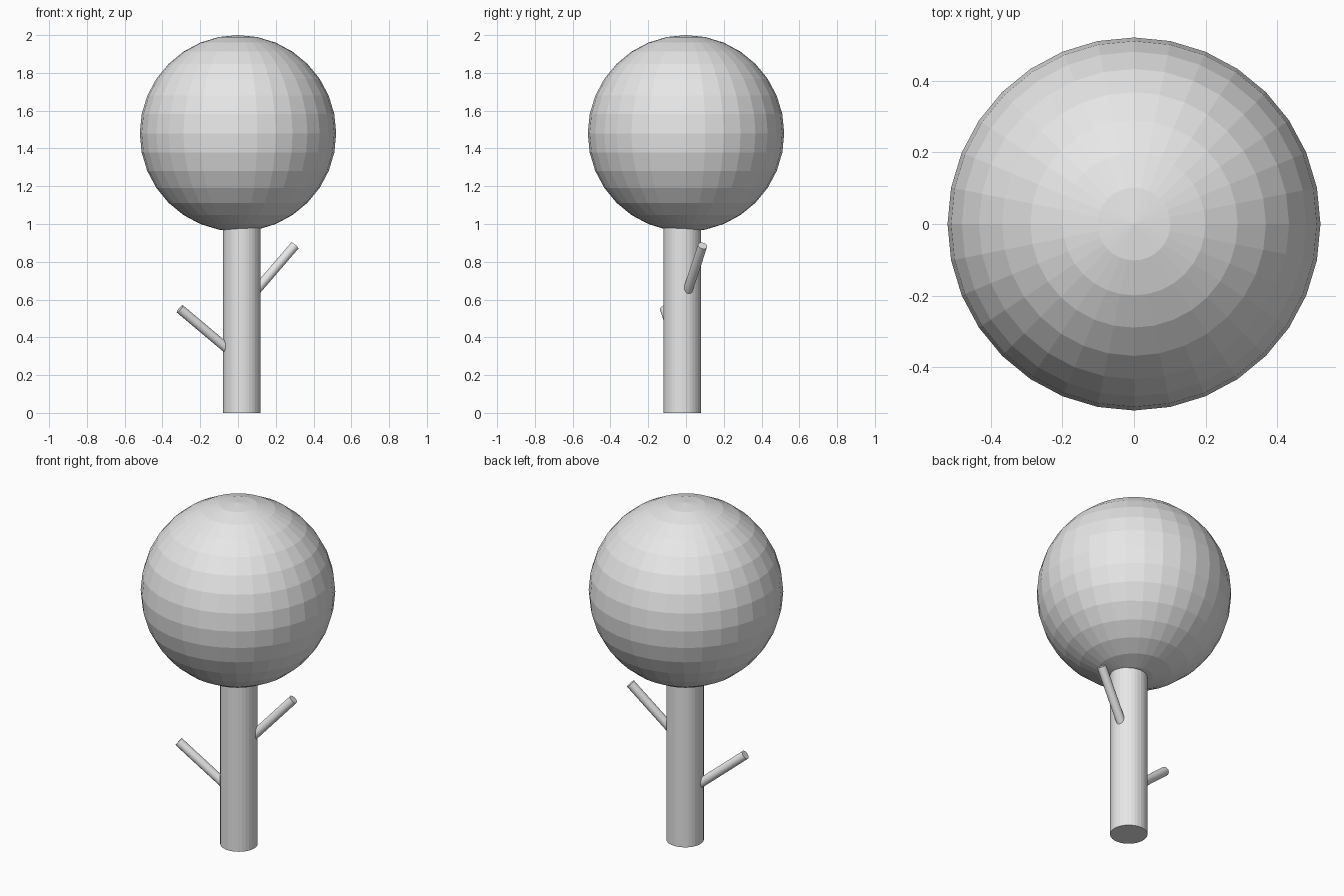
import bpy
from mathutils import Vector

cube = bpy.data.objects.get("Cube")
if cube:
    bpy.data.objects.remove(cube, do_unlink=True)

grey = bpy.data.materials.new("light_grey")
grey.use_nodes = True
colour = (0.8, 0.8, 0.8, 1)
grey.diffuse_color = colour
grey.node_tree.nodes["Principled BSDF"].inputs["Base Color"].default_value = colour


def finish(name):
    obj = bpy.context.object
    obj.name = name
    obj.data.materials.append(grey)
    return obj


def rod(name, start, end, radius):
    """Capped flat-sided cylinder between two points."""
    a, b = Vector(start), Vector(end)
    axis = b - a
    bpy.ops.mesh.primitive_cylinder_add(
        vertices=32, radius=radius, depth=axis.length, location=(a + b) / 2,
        rotation=axis.to_track_quat("Z", "Y").to_euler())
    return finish(name)


# Round crown
bpy.ops.mesh.primitive_uv_sphere_add(
    segments=32, ring_count=16, radius=0.52, location=(0, 0, 1.48))
finish("crown")

# Trunk, slightly off the crown's axis
trunk_x, trunk_y = 0.02, -0.02
rod("trunk", (trunk_x, trunk_y, 0), (trunk_x, trunk_y, 1.02), 0.1)

# Two bare branches growing out of the trunk
rod("left_branch", (trunk_x, trunk_y, 0.56), (0.30, 0.088, 0.885), 0.025)
rod("right_branch", (trunk_x, trunk_y, 0.275), (-0.308, -0.113, 0.551), 0.025)
